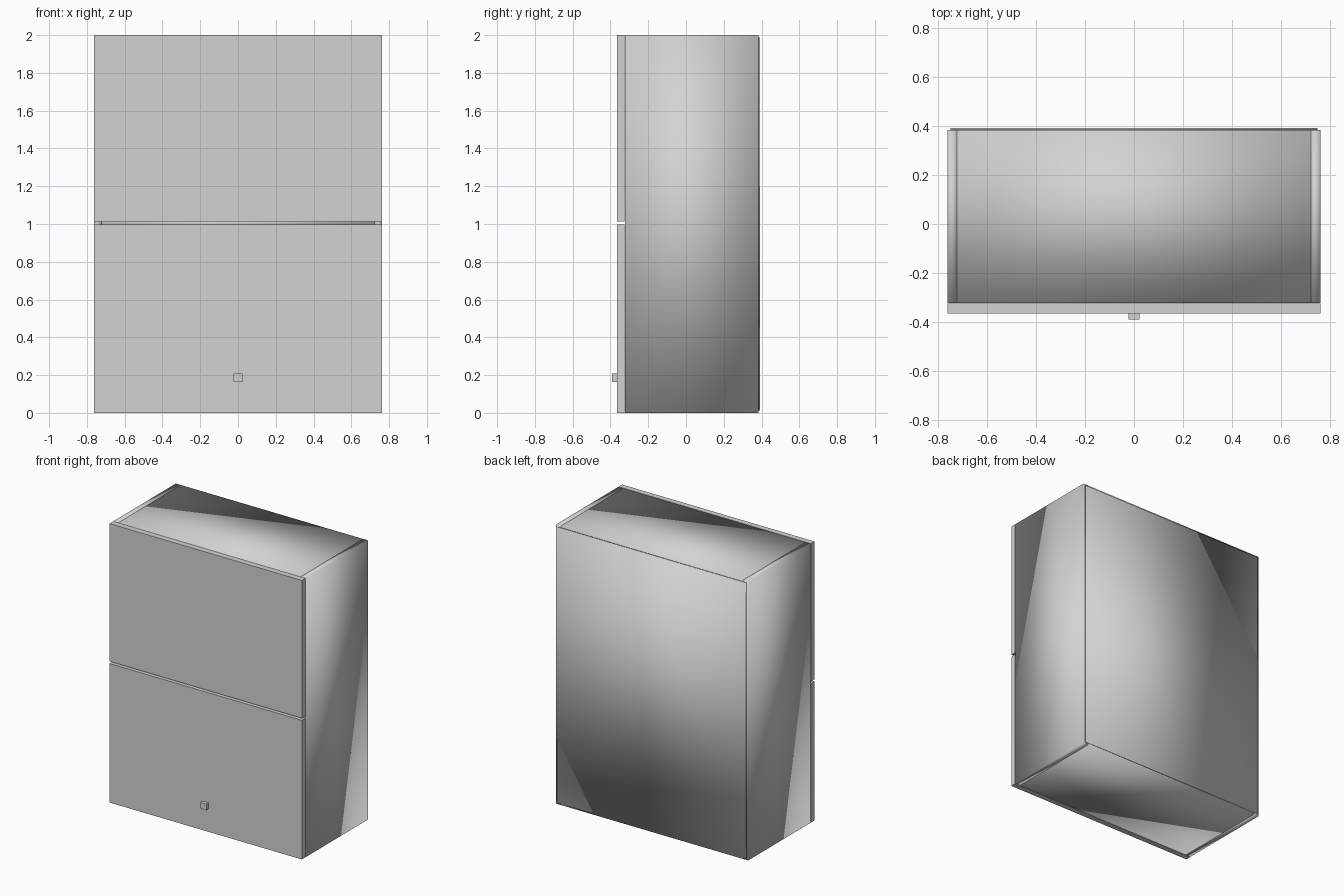
import bpy
import bmesh
from mathutils import Vector

cube = bpy.data.objects.get("Cube")
if cube:
    bpy.data.objects.remove(cube, do_unlink=True)

# One grey finish for the whole cabinet
grey = bpy.data.materials.new("cabinet_grey")
grey.use_nodes = True
colour = (0.65, 0.65, 0.65, 1)
grey.diffuse_color = colour
for node in grey.node_tree.nodes:
    if node.type == "BSDF_PRINCIPLED":
        node.inputs["Base Color"].default_value = colour


def panel(name, low, high, smooth=False):
    """Box between two opposite corners."""
    low, high = Vector(low), Vector(high)
    bm = bmesh.new()
    bmesh.ops.create_cube(bm, size=1)
    for v in bm.verts:
        v.co = (low + high) / 2 + v.co * (high - low)
    for f in bm.faces:
        f.smooth = smooth
    mesh = bpy.data.meshes.new(name)
    bm.to_mesh(mesh)
    bm.free()
    mesh.materials.append(grey)
    obj = bpy.data.objects.new(name, mesh)
    bpy.context.collection.objects.link(obj)
    return obj


half_width, height, board = 0.763, 2.0, 0.04
inner = half_width - board
front, back = -0.323, 0.385
door_front = -0.366

# Carcass sides
for name, x in (("left_side", inner), ("right_side", -half_width)):
    panel(name, (x, front, 0), (x + board, back, height), True)

# Top, bottom and the shelf behind the door gap
for name, z in (("top_panel", height - board), ("bottom_panel", 0),
                ("middle_shelf", 1.005 - board / 2)):
    panel(name, (-inner, front, z), (inner, back, z + board), True)

# Thin back board, slightly narrower than the carcass
panel("back_panel", (-0.75, back, 0.012), (0.75, 0.392, height - 0.012), True)

# Two stacked flap doors with a narrow gap
door_back = front - 0.002
for name, z0, z1 in (("lower_door", 0, 0.997), ("upper_door", 1.012, height)):
    panel(name, (-half_width, door_front, z0), (half_width, door_back, z1))

# Small square knob on the lower door
panel("knob", (-0.023, -0.391, 0.164), (0.023, door_front, 0.208))
